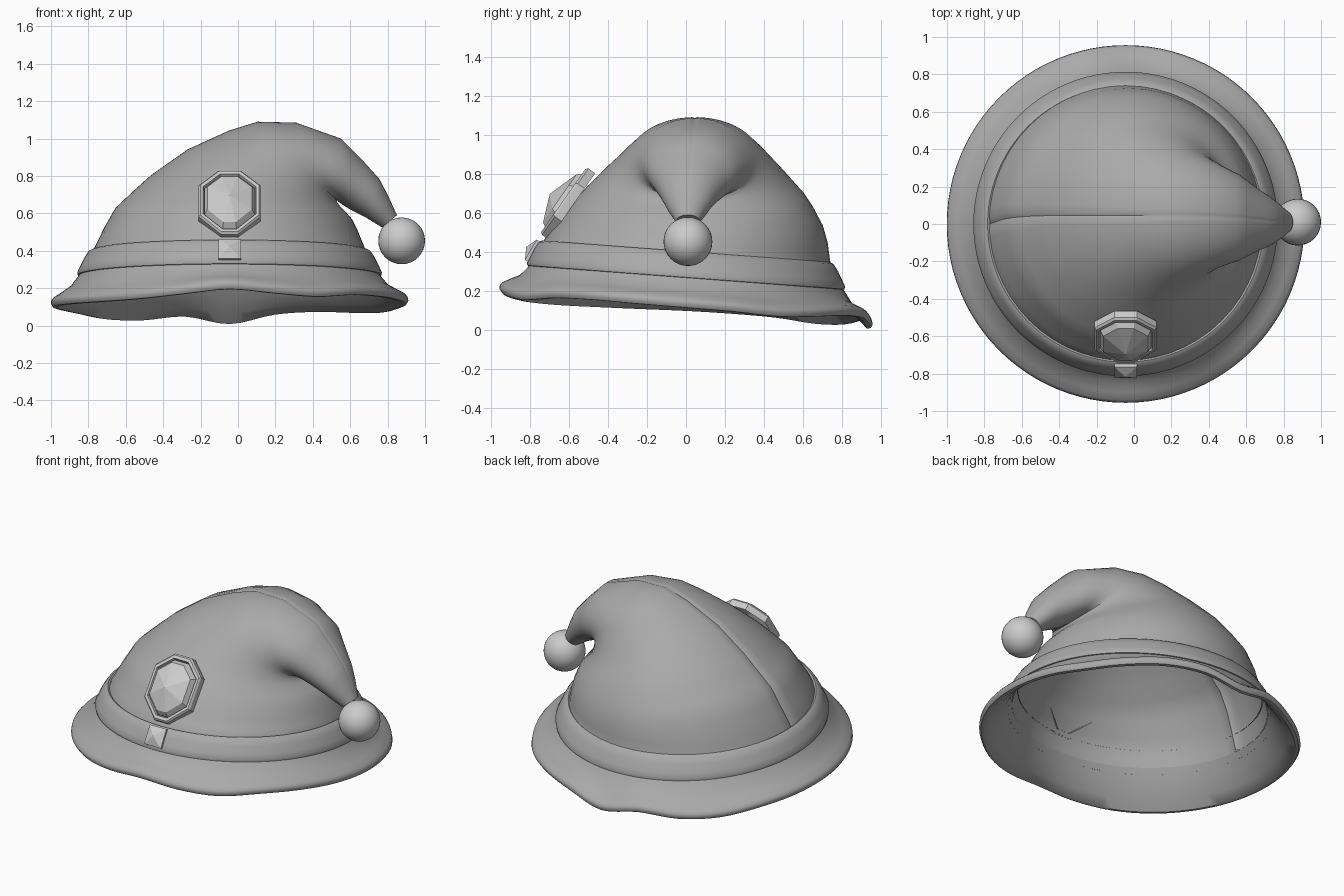
import bpy, bmesh, math
from mathutils import Vector

if "Cube" in bpy.data.objects:
    bpy.data.objects.remove(bpy.data.objects["Cube"])

CX = -0.045          # hat axis in x


def material(name, v):
    m = bpy.data.materials.new(name)
    m.diffuse_color = (v, v, v, 1)
    m.use_nodes = True
    m.node_tree.nodes["Principled BSDF"].inputs["Base Color"].default_value = m.diffuse_color
    return m


FELT = material("grey_felt", 0.40)
LIGHT = material("light_grey", 0.60)


def finish(name, bm, mat, angle=None):
    bmesh.ops.recalc_face_normals(bm, faces=bm.faces[:])
    me = bpy.data.meshes.new(name)
    bm.to_mesh(me)
    bm.free()
    me.materials.append(mat)
    ob = bpy.data.objects.new(name, me)
    bpy.context.collection.objects.link(ob)
    if angle:
        bpy.ops.object.select_all(action='DESELECT')
        ob.select_set(True)
        bpy.context.view_layer.objects.active = ob
        bpy.ops.object.shade_smooth_by_angle(angle=math.radians(angle))
    return ob


def loft(name, rings, mat, angle=None, cap=False, peak=None):
    """Skin closed rings of points, with an optional flat or pointed end."""
    bm = bmesh.new()
    vs = [[bm.verts.new(p) for p in r] for r in rings]
    n = len(vs[0])
    for a, b in zip(vs, vs[1:]):
        for i in range(n):
            j = (i + 1) % n
            bm.faces.new((a[i], a[j], b[j], b[i]))
    if cap:
        bm.faces.new(vs[-1])
    if peak is not None:
        tip = bm.verts.new(peak)
        for i in range(n):
            bm.faces.new((vs[-1][i], vs[-1][(i + 1) % n], tip))
    return finish(name, bm, mat, angle)


def spline(p0, p1, p2, p3, t):
    return tuple(0.5 * (2 * b + (c - a) * t + (2 * a - 5 * b + 4 * c - d) * t * t
                        + (3 * b - a - 3 * c + d) * t ** 3)
                 for a, b, c, d in zip(p0, p1, p2, p3))


# crown: tilted elliptical sections running up and over into the drooping tail
# outer x, outer z, inner x, inner z, half width, centre y
sections = [
    (-.805, .30, .715, .30, .762, .0),
    (-.77, .41, .68, .41, .732, .005),
    (-.715, .525, .66, .46, .70, .025),
    (-.655, .63, .64, .51, .665, .035),
    (-.56, .72, .61, .57, .612, .042),
    (-.465, .805, .575, .61, .56, .045),
    (-.27, .942, .545, .64, .465, .045),
    (-.05, 1.042, .53, .66, .385, .045),
    (.105, 1.09, .53, .668, .335, .045),
    (.31, 1.085, .54, .66, .285, .045),
    (.55, 1.0, .575, .635, .23, .035),
    (.66, .89, .62, .61, .18, .025),
    (.755, .785, .68, .58, .135, .015),
    (.80, .70, .72, .555, .105, .012),
    (.85, .59, .77, .525, .06, .01),
]
angles = [0, 0.035] + [2 * math.pi * i / 56 for i in range(1, 56)] + [2 * math.pi - 0.035]
crown = []
last = len(sections) - 1
for s in range(last * 2 + 1):
    k = min(s // 2, last - 1)
    f = s / 2 - k
    lx, lz, rx, rz, w, cy = [a + (b - a) * f for a, b in zip(sections[k], sections[k + 1])]
    slope = -0.07 * min(1, max(0, 1 - (s - 2) / 12))
    ring = []
    for i, a in enumerate(angles):
        c = math.cos(a)
        if i == 0:
            c -= 0.02                     # pressed-in seam
        y = cy + w * math.sin(a)
        ring.append(((lx + rx) / 2 + (lx - rx) / 2 * c, y,
                     (lz + rz) / 2 + (lz - rz) / 2 * c + slope * y))
    crown.append(ring)
loft("crown", crown, FELT, 40, cap=True)

# brim: lathe whose outer edge follows a wavy height, one value each 15 degrees
wave = [.11, .09, .065, .065, .07, .055, .005, .045, .025, .03, .06, .08,
        .095, .105, .115, .125, .14, .165, .19, .168, .15, .16, .15, .13]


def rim(i, steps):
    f = i * 24 / steps
    k = int(f)
    return spline(*[(wave[(k + d) % 24],) for d in (-1, 0, 1, 2)], f - k)[0]


def lathe(name, profile, mat, angle, steps=96):
    """Profile of (radius, tilted height, height above rim, rim weight)."""
    rings = []
    for r, z, dz, k in profile:
        ring = []
        for i in range(steps):
            a = 2 * math.pi * i / steps
            y = r * math.sin(a)
            ring.append((CX + r * math.cos(a), y,
                         (1 - k) * (z - 0.075 * y) + k * (rim(i, steps) + dz)))
        rings.append(ring)
    return loft(name, rings, mat, angle)


lathe("brim", [
    (.78, .30, 0, 0), (.815, .255, 0, 0), (.85, .215, .10, .3), (.90, .18, .078, .75),
    (.94, 0, .055, 1), (.953, 0, .04, 1), (.956, 0, .022, 1), (.945, 0, .005, 1),
    (.925, 0, .003, 1), (.87, .16, .04, .5), (.81, .22, 0, 0), (.762, .302, 0, 0)],
    FELT, 50)

# hat band
lathe("band", [
    (.725, .395, 0, 0), (.738, .403, 0, 0), (.755, .395, 0, 0), (.778, .36, 0, 0),
    (.80, .315, 0, 0), (.814, .285, 0, 0), (.812, .27, 0, 0), (.785, .262, 0, 0)],
    FELT, 50)

# pompom
bm = bmesh.new()
bmesh.ops.create_uvsphere(bm, u_segments=32, v_segments=16, radius=0.125)
bmesh.ops.translate(bm, verts=bm.verts[:], vec=(0.875, 0.01, 0.453))
finish("pompom", bm, LIGHT, 40)


# faceted ornaments lying on the sloping front
def ornament(name, outline, centre, normal, layers, peak=None, cap=False):
    n = Vector(normal).normalized()
    u = Vector((1, 0, 0))
    v = n.cross(u)
    c = Vector(centre)
    rings = [[c + u * (a * s) + v * (b * s) + n * h for a, b in outline]
             for s, h in layers]
    tip = c + v * peak[0] + n * peak[1] if peak else None
    return loft(name, rings, LIGHT, None, cap, tip)


half = [(.06, .21), (.165, .115), (.165, -.09), (.045, -.205)]
octagon = half + [(-a, b) for a, b in reversed(half)]
spot, facing = (CX, -.61, .648), (0, -.82, .575)
ornament("gem_frame", octagon, spot, facing,
         [(1, -.03), (1, .012), (.95, .024), (.86, .024), (.82, .0)])
ornament("gem", octagon, spot, facing,
         [(.82, .0), (.82, .015), (.72, .045)], peak=(-.01, .10))
square = [(.06, .06), (.06, -.06), (-.06, -.06), (-.06, .06)]
ornament("buckle", square, (CX, -.775, .40), (0, -.86, .5),
         [(1, -.02), (1, .022)], peak=(0, .05))
